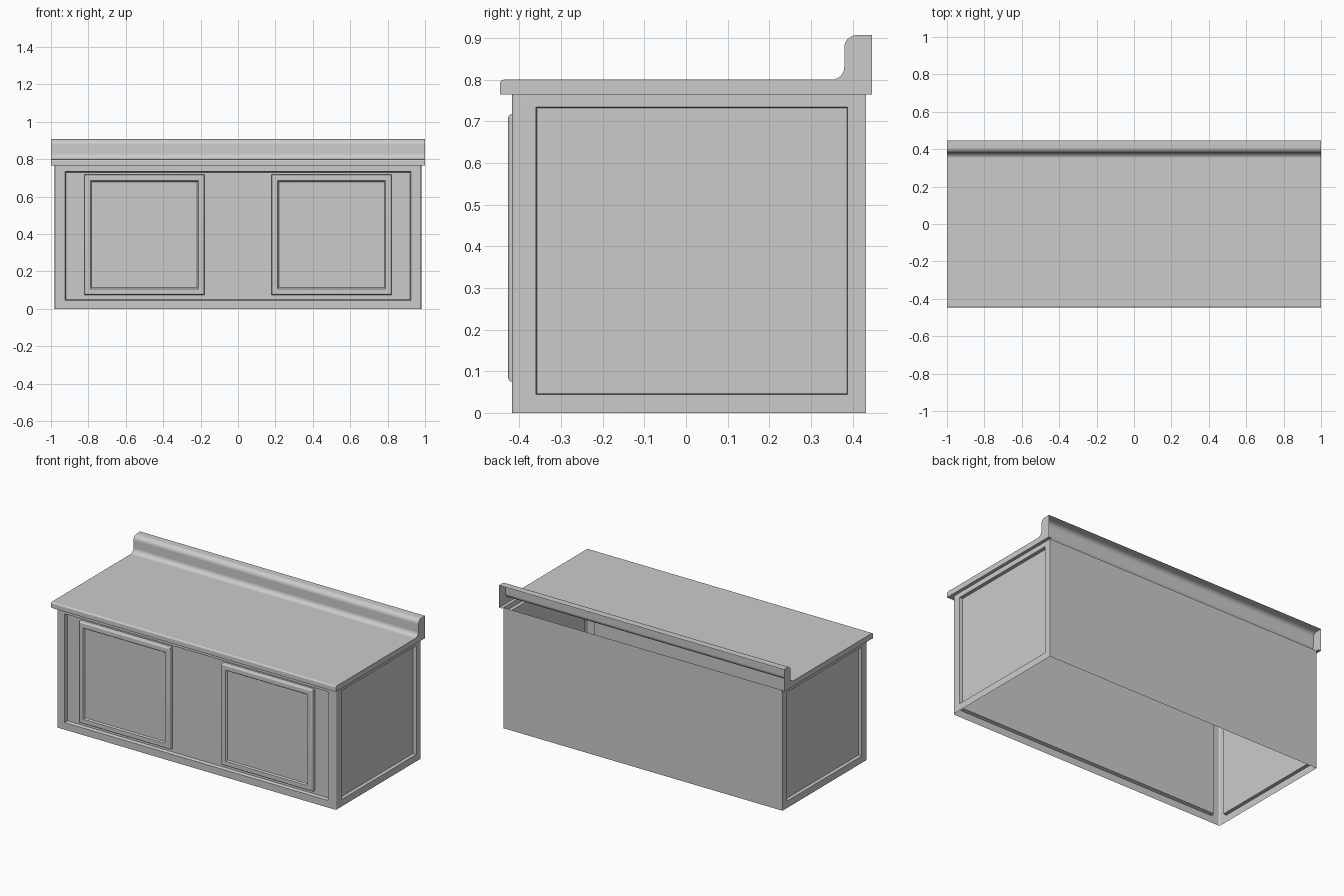
import bpy, bmesh, math

if "Cube" in bpy.data.objects:
    bpy.data.objects.remove(bpy.data.objects["Cube"])

TOP, BOX_X, FRONT, BACK, R = 0.765, 0.98, -0.418, 0.432, 0.01


def arc(cx, cy, r, a0, a1, n=6):
    return [(cx + r * math.cos(math.radians(a0 + (a1 - a0) * i / n)),
             cy + r * math.sin(math.radians(a0 + (a1 - a0) * i / n))) for i in range(n + 1)]


def rings(bm, rects, place):
    """Nested rectangles (a0, a1, b0, b1, depth) joined by quads, last one filled."""
    prev = None
    for a0, a1, b0, b1, d in rects:
        cur = [bm.verts.new(place(a, b, d)) for a, b in ((a0, b0), (a1, b0), (a1, b1), (a0, b1))]
        if prev:
            for i in range(4):
                j = (i + 1) % 4
                bm.faces.new((prev[i], prev[j], cur[j], cur[i]))
        prev = cur
    bm.faces.new(prev)


def strip(bm, pts_a, pts_b):
    a = [bm.verts.new(p) for p in pts_a]
    b = [bm.verts.new(p) for p in pts_b]
    for i in range(len(a) - 1):
        bm.faces.new((a[i], a[i + 1], b[i + 1], b[i]))


def finish(bm, name):
    bmesh.ops.remove_doubles(bm, verts=bm.verts, dist=1e-5)
    bmesh.ops.recalc_face_normals(bm, faces=bm.faces)
    me = bpy.data.meshes.new(name)
    bm.to_mesh(me)
    bm.free()
    ob = bpy.data.objects.new(name, me)
    bpy.context.collection.objects.link(ob)
    bpy.ops.object.select_all(action='DESELECT')
    ob.select_set(True)
    bpy.context.view_layer.objects.active = ob
    bpy.ops.object.shade_smooth_by_angle(angle=math.radians(35))
    ob.modifiers.new("flat_panels", 'WEIGHTED_NORMAL').keep_sharp = True
    return ob


# Cabinet shell: recessed front and sides, rounded front corners, flat back, open top and bottom
bm = bmesh.new()
fx = BOX_X - R
rings(bm, [(-fx, fx, 0, TOP, 0), (-0.925, 0.925, 0.045, 0.735, 0),
           (-0.92, 0.92, 0.05, 0.73, 0.02)], lambda a, b, d: (a, FRONT + d, b))
for s in (-1, 1):
    rings(bm, [(FRONT + R, BACK, 0, TOP, 0), (-0.36, 0.388, 0.044, 0.734, 0),
               (-0.358, 0.386, 0.046, 0.732, 0.02)], lambda a, b, d: (s * (BOX_X - d), a, b))
    corner = arc(fx, FRONT + R, R, -90, 0, 4)
    strip(bm, [(s * x, y, 0) for x, y in corner], [(s * x, y, TOP) for x, y in corner])
strip(bm, [(-BOX_X, BACK, 0), (BOX_X, BACK, 0)], [(-BOX_X, BACK, TOP), (BOX_X, BACK, TOP)])
finish(bm, "cabinet_shell")

# Doors: raised slabs with rounded rims and a sunken centre
for s, name in ((-1, "left_door"), (1, "right_door")):
    bm = bmesh.new()
    x0, x1, z0, z1 = 0.18, 0.82, 0.075, 0.717
    steps = [(0, 0.02), (0, -0.001)]
    steps += [(R - x, -0.001 - y * 0.8) for x, y in arc(0, 0, R, 0, 90, 4)[1:]]
    steps += [(0.032, -0.009), (0.038, 0.0)]
    rings(bm, [(x0 + i, x1 - i, z0 + i, z1 - i, d) for i, d in steps],
          lambda a, b, d: (s * a, FRONT + d, b))
    finish(bm, name)

# Countertop with coved backsplash: thin sheet, closed ends, open back
Y = 0.447
profile = [(-Y, TOP)] + arc(-Y + 0.01, 0.79, 0.01, 180, 90, 4)
profile += arc(0.35, 0.83, 0.03, -90, 0) + arc(0.41, 0.877, 0.03, 180, 90) + [(Y, 0.907)]
bm = bmesh.new()
strip(bm, [(-1, y, z) for y, z in profile], [(1, y, z) for y, z in profile])
for s in (-1, 1):
    bm.faces.new([bm.verts.new((s, y, z)) for y, z in profile + [(Y, TOP)]])
# underside lip along front and sides
strip(bm, [(-1, Y, TOP), (-1, -Y, TOP), (1, -Y, TOP), (1, Y, TOP)],
      [(-BOX_X, Y, TOP), (-BOX_X, FRONT, TOP), (BOX_X, FRONT, TOP), (BOX_X, Y, TOP)])
finish(bm, "countertop")
